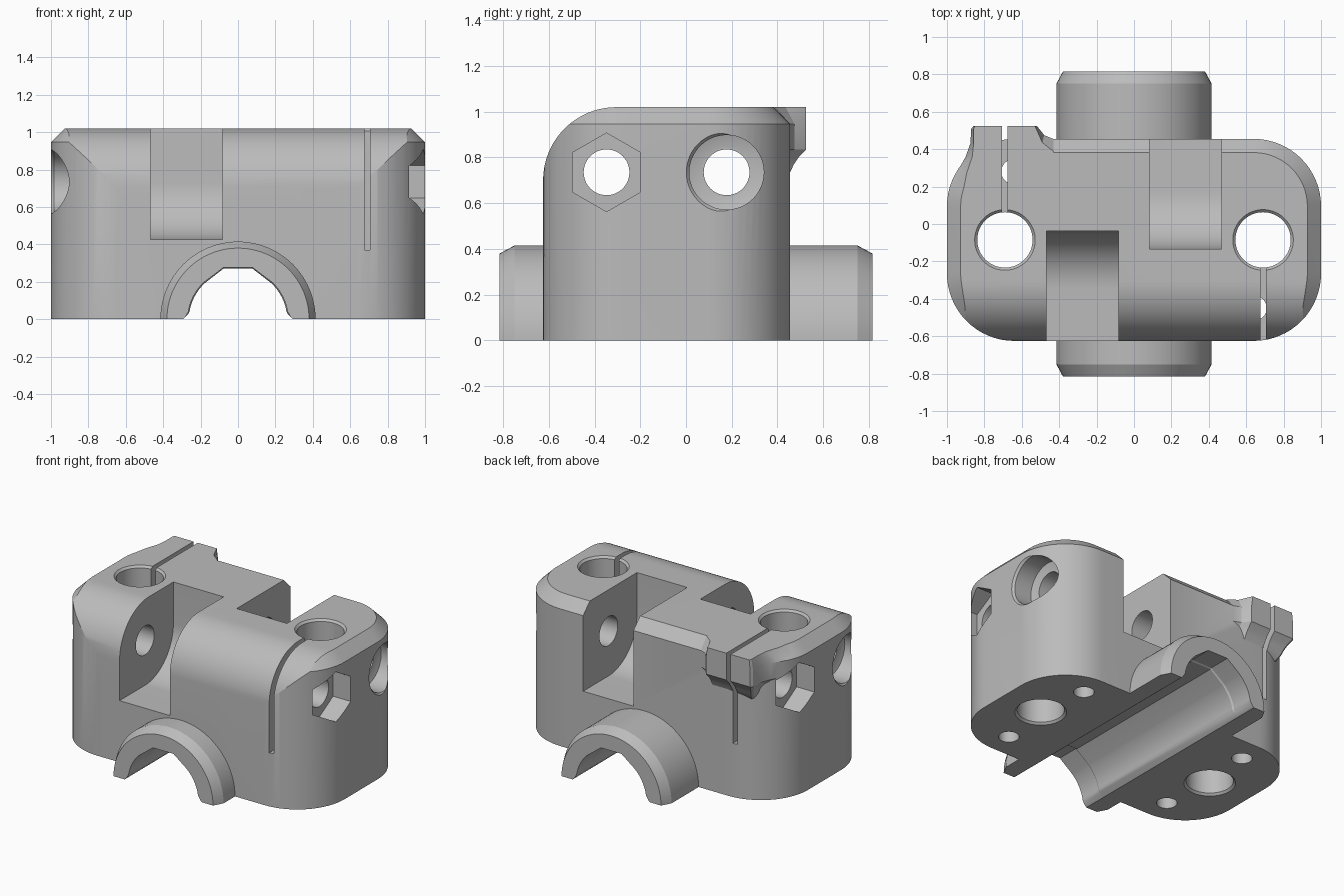
import bpy, bmesh
from math import sin, cos, pi, radians

cube = bpy.data.objects.get("Cube")
if cube:
    bpy.data.objects.remove(cube, do_unlink=True)

grey = bpy.data.materials.new("plain grey")
grey.use_nodes = True
COLOR = (0.5, 0.5, 0.5, 1)
grey.diffuse_color = COLOR
grey.node_tree.nodes["Principled BSDF"].inputs["Base Color"].default_value = COLOR

W, FRONT, BACK, TOP, CH = 1.0, -0.625, 0.455, 1.02, 0.073
SCREW_Z, MID_Y = 0.735, -0.085


def loft(name, sections):
    """Join equal closed loops of points with quads and cap both ends."""
    bm = bmesh.new()
    rings = [[bm.verts.new(p) for p in s] for s in sections]
    n = len(rings[0])
    for a, b in zip(rings, rings[1:]):
        for i in range(n):
            j = (i + 1) % n
            bm.faces.new((a[i], a[j], b[j], b[i]))
    bm.faces.new(rings[0])
    bm.faces.new(rings[-1])
    bmesh.ops.recalc_face_normals(bm, faces=bm.faces)
    mesh = bpy.data.meshes.new(name)
    bm.to_mesh(mesh)
    bm.free()
    mesh.materials.append(grey)
    ob = bpy.data.objects.new(name, mesh)
    bpy.context.collection.objects.link(ob)
    return ob


def lathe(name, axis, center, profile, segs=64):
    """Turn (position, radius) pairs about an axis through center."""
    k = "xyz".index(axis)
    sections = []
    for t, r in profile:
        ring = []
        for i in range(segs):
            a = 2 * pi * i / segs
            p = list(center)
            p[k] = t
            p[(k + 1) % 3] += r * sin(a)
            p[(k + 2) % 3] += r * cos(a)
            ring.append(p)
        sections.append(ring)
    return loft(name, sections)


def box(name, x0, x1, y0, y1, z0, z1):
    return loft(name, [[(x0, y0, z), (x1, y0, z), (x1, y1, z), (x0, y1, z)] for z in (z0, z1)])


def combine(target, tool, operation):
    """Apply a boolean and delete the tool."""
    mod = target.modifiers.new("bool", "BOOLEAN")
    mod.operation, mod.object, mod.solver = operation, tool, "EXACT"
    bpy.context.view_layer.update()
    graph = bpy.context.evaluated_depsgraph_get()
    mesh = bpy.data.meshes.new_from_object(target.evaluated_get(graph))
    target.modifiers.clear()
    target.data = mesh
    bpy.data.objects.remove(tool, do_unlink=True)


def arc(cx, cy, r, a0, a1, n=16):
    return [(cx + r * cos(radians(a0 + (a1 - a0) * i / n)),
             cy + r * sin(radians(a0 + (a1 - a0) * i / n))) for i in range(n + 1)]


# Main block: rounded footprint with a chamfered top
def footprint(z, inset):
    r = 0.36
    pts = []
    for k, (cx, cy) in enumerate([(W - r, BACK - r), (r - W, BACK - r),
                                  (r - W, FRONT + r), (W - r, FRONT + r)]):
        pts += arc(cx, cy, r - inset, 90 * k, 90 * k + 90)
    return [(x, y, z) for x, y in pts]


body = loft("clamp_body", [footprint(0, 0), footprint(TOP - CH, 0), footprint(TOP, CH)])


# Rounded front edge, chamfered toward both ends
def side_profile(x, inset):
    r = 0.32
    pts = arc(FRONT + r, TOP - r, r - inset, 90, 180, 20)
    pts += [(FRONT + inset, -0.1), (0.8, -0.1), (0.8, TOP - inset)]
    return [(x, y, z) for y, z in pts]


combine(body, loft("front_round", [side_profile(-W, CH), side_profile(CH - W, 0),
                                   side_profile(W - CH, 0), side_profile(W, CH)]), "INTERSECT")

# Flared clamp ear at the back corner: outline x, y and top inset dx, dy
EAR = [(-0.6, 0.1, 0, 0), (-0.985, 0.17, 0.07, 0), (-0.95, 0.27, 0.055, 0),
       (-0.9, 0.36, 0.035, 0), (-0.875, 0.43, 0.018, 0), (-0.87, 0.51, 0.013, 0),
       (-0.858, 0.525, 0.008, 0), (-0.52, 0.525, -0.01, 0), (-0.508, 0.51, -0.015, 0),
       (-0.48, 0.475, -0.01, -0.04), (-0.43, 0.454, 0, -0.066), (-0.43, 0.1, 0, 0)]


def ear_section(z, shift, top=0):
    return [(x + dx * top + (shift * 0.6 if x < -0.7 else 0), y + dy * top - shift, z)
            for x, y, dx, dy in EAR]


combine(body, loft("ear", [ear_section(0.69, 0.11), ear_section(0.735, 0.07),
                           ear_section(0.77, 0.053), ear_section(0.8, 0.033),
                           ear_section(0.835, 0), ear_section(TOP - CH, 0),
                           ear_section(TOP, 0, 1)]), "UNION")

# Half tube running front to back
END = 0.815
tube = lathe("half_tube", "y", (0, 0, 0),
             [(-END, 0.38), (0.065 - END, 0.415), (END - 0.065, 0.415), (END, 0.38)], 96)
combine(tube, box("floor_cut", -2, 2, -2, 2, -1, 0), "DIFFERENCE")
combine(body, tube, "UNION")


# Flat-topped bore with flared lips and slightly wider ends
def bore_section(y, r):
    half = [(0.295, -0.05), (0.295, 0), (0.285, 0.008), (r + 0.003, 0.03)]
    half += arc(0, 0, r, 9, 48, 12) + [(0.078, r + 0.008)]
    pts = half + [(-x, z) for x, z in reversed(half)]
    return [(x, y, z) for x, z in pts]


combine(body, loft("bore", [bore_section(y, r) for y, r in
                            [(-1, 0.268), (-0.66, 0.268), (-0.65, 0.262),
                             (0.65, 0.262), (0.66, 0.268), (1, 0.268)]]), "DIFFERENCE")

# The two halves repeat by a half turn about the middle
for s in (1, -1):
    sy = MID_Y - s * 0.2625
    # Pocket with a floor curved about the screw axis
    sec = arc(0, SCREW_Z, 0.31, 0, -90, 20) + [(-0.8, SCREW_Z - 0.31), (-0.8, 1.3), (0.31, 1.3)]
    combine(body, loft("pocket", [[(-s * x, sy + s * y, z) for y, z in sec]
                                  for x in (0.083, 0.467)]), "DIFFERENCE")
    # Rod hole with chamfered rims
    combine(body, lathe("rod_hole", "z", (s * 0.69, MID_Y, 0),
                        [(-0.1, 0.162), (0, 0.162), (0.014, 0.148), (TOP - 0.014, 0.148),
                         (TOP, 0.162), (1.2, 0.162)]), "DIFFERENCE")
    # Clamp slot from the rod hole to the outside
    xs = sorted((s * 0.675, s * 0.707))
    ys = sorted((MID_Y - s * 0.1, MID_Y - s * 0.75))
    combine(body, box("slot", *xs, *ys, 0.37, 1.2), "DIFFERENCE")
    # Clamp screw hole, nut recess and screw head recess
    axis = (0, sy, SCREW_Z)
    combine(body, lathe("screw_hole", "x", axis, [(-1.2, 0.1), (1.2, 0.1)], 48), "DIFFERENCE")
    combine(body, lathe("nut_recess", "x", axis, [(s * 0.865, 0.172), (s * 1.2, 0.172)], 6),
            "DIFFERENCE")
    combine(body, lathe("head_recess", "x", axis,
                        [(-s * 0.84, 0.115), (-s * 0.855, 0.163), (-s * 0.985, 0.163),
                         (-s, 0.176), (-s * 1.2, 0.176)], 48), "DIFFERENCE")
    # Blind mounting holes in the underside
    for x in (-0.645, 0.645):
        combine(body, lathe("mount_hole", "z", (x, MID_Y + s * 0.365, 0),
                            [(-0.1, 0.065), (0.42, 0.065)], 32), "DIFFERENCE")

body.data.materials.clear()
body.data.materials.append(grey)
for o in bpy.context.selected_objects:
    o.select_set(False)
bpy.context.view_layer.objects.active = body
body.select_set(True)
bpy.ops.object.shade_smooth_by_angle(angle=radians(25))
